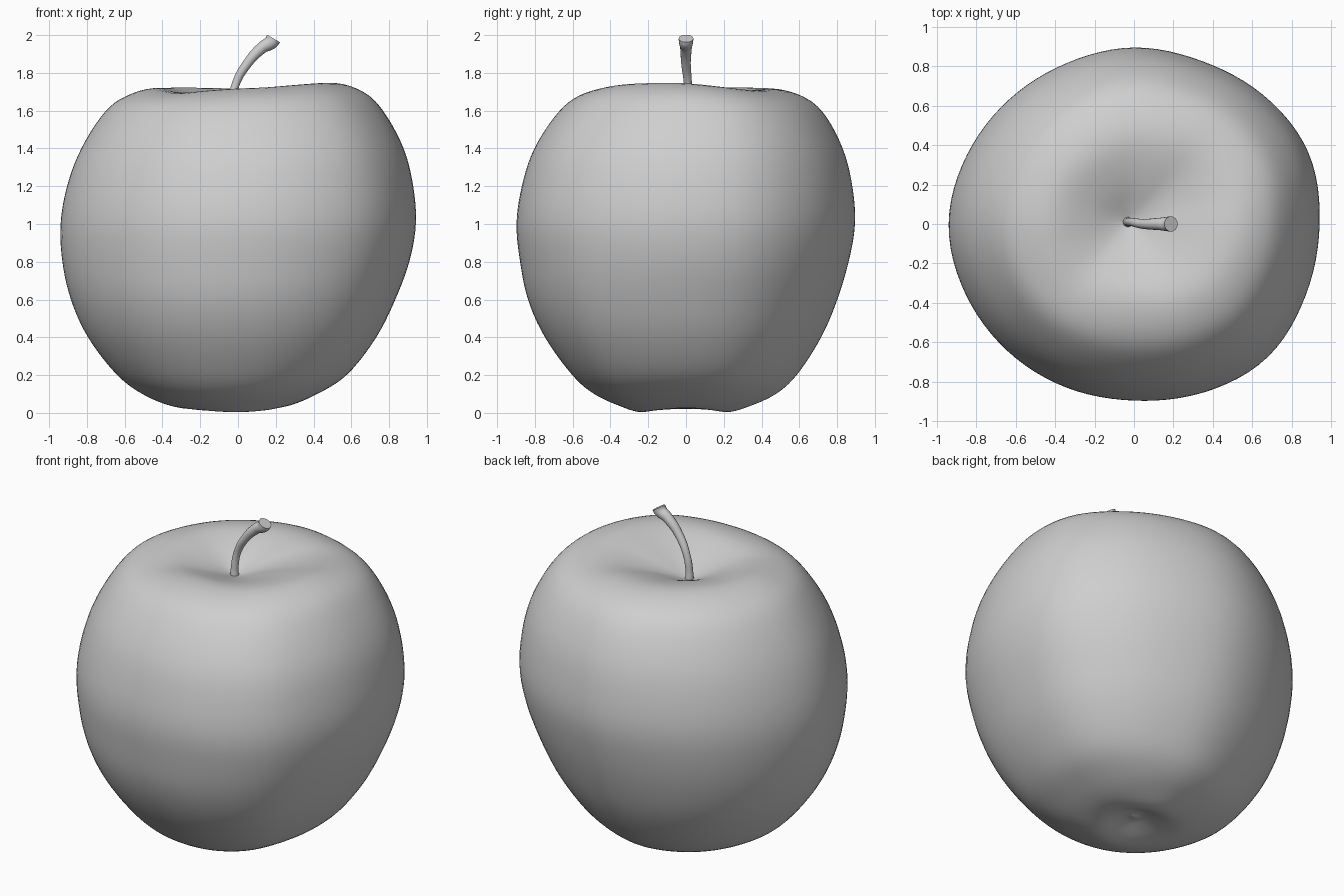
import bpy, bmesh, math
from mathutils import Vector

cube = bpy.data.objects.get("Cube")
if cube:
    bpy.data.objects.remove(cube)

# One plain grey for everything
grey = bpy.data.materials.new("plain grey")
grey.use_nodes = True
colour = (0.62, 0.62, 0.62, 1)
grey.diffuse_color = colour
grey.node_tree.nodes["Principled BSDF"].inputs["Base Color"].default_value = colour


def spline(values, t, closed=False):
    """Catmull-Rom value at position t along evenly spaced values."""
    count = len(values)
    i = int(math.floor(t))
    f = t - i

    def pick(k):
        return values[k % count] if closed else values[max(0, min(count - 1, k))]

    a, b, c, d = (pick(i + k) for k in (-1, 0, 1, 2))
    return b + f / 2 * (c - a + f * (2 * a - 5 * b + 4 * c - d + f * (3 * (b - c) + d - a)))


# Flesh: four side profiles (left, back, right, front) that share height levels
levels = [.04, .1, .2, .4, .6, .8, 1, 1.2, 1.4, 1.6]
sides = [
    [.28, .42, .58, .735, .835, .91, .945, .93, .88, .77],
    [.35, .48, .59, .72, .805, .865, .9, .885, .835, .725],
    [.37, .51, .645, .8, .89, .935, .945, .91, .835, .705],
    [.36, .49, .605, .75, .84, .88, .9, .87, .805, .67],
]
feet = [(.17, .025), (.21, 0), (.24, .02), (.23, 0)]
shoulders = [(.66, 1.705), (.59, 1.69), (.58, 1.685), (.54, 1.69)]
rims = [(.48, 1.75), (.42, 1.72), (.42, 1.722), (.37, 1.72)]
# Lobes: outline factor and rim height change around the fruit
lobes = [1, 1.025, 1.008, .99, 1, .98, .975, .982, 1, .99, .99, .995, 1, 1.025, 1.045, 1.01]
rim_shift = [0, -.02, -.03, -.01, 0, .005, .007, .003, 0, -.015, -.025, -.01, 0, 0, .005, .005]

profiles = []
for side, foot, shoulder, rim in zip(sides, feet, shoulders, rims):
    profiles.append([(0, .045), (.04, .055), (.1, .042), foot] + list(zip(side, levels))
                    + [shoulder, rim, (.22, 1.675), (.08, 1.62), (0, 1.59)])

SEGMENTS, STEPS = 96, 5
rows = len(profiles[0])
pit = Vector((-.03, .015, 0))
bm = bmesh.new()
rings = []
for j in range((rows - 1) * STEPS + 1):
    t = j / STEPS
    ring = []
    for s in range(SEGMENTS):
        turn = s / SEGMENTS
        r, z = (spline([spline([p[k][axis] for p in profiles], turn * 4, True)
                        for k in range(rows)], t) for axis in (0, 1))
        r = max(r, 0) * spline(lobes, turn * 16, True)
        crest = max(0, 1 - abs(t - (rows - 4)) / 2)
        z += spline(rim_shift, turn * 16, True) * crest
        angle = turn * math.tau
        point = Vector((r * math.cos(angle), r * math.sin(angle), z))
        if t > rows - 4:
            point += pit * max(0, 1 - r / .4)
        ring.append(bm.verts.new(point))
    rings.append(ring)
for low, high in zip(rings, rings[1:]):
    for s in range(SEGMENTS):
        n = (s + 1) % SEGMENTS
        bm.faces.new((low[s], low[n], high[n], high[s]))
bmesh.ops.remove_doubles(bm, verts=bm.verts, dist=.0005)
# Relax the skin a little so the rows blend
for _ in range(6):
    bmesh.ops.smooth_vert(bm, verts=bm.verts, factor=.5, use_axis_x=True,
                          use_axis_y=True, use_axis_z=True)
bmesh.ops.recalc_face_normals(bm, faces=bm.faces)
mesh = bpy.data.meshes.new("flesh")
bm.to_mesh(mesh)
bm.free()
flesh = bpy.data.objects.new("flesh", mesh)
bpy.context.collection.objects.link(flesh)

# Stem: a bent tube that widens to a blunt tip
curve = bpy.data.curves.new("stem", "CURVE")
curve.dimensions = "3D"
curve.bevel_depth = 1
curve.bevel_resolution = 6
curve.use_fill_caps = True
path = [(-.03, 1.56, .028), (-.03, 1.64, .022), (-.012, 1.74, .021), (.05, 1.85, .025),
        (.13, 1.935, .031), (.178, 1.965, .038), (.188, 1.982, .039)]
tube = curve.splines.new("BEZIER")
tube.bezier_points.add(len(path) - 1)
for knot, (x, z, radius) in zip(tube.bezier_points, path):
    knot.co = (x, .01 * (x < 0), z)
    knot.radius = radius
    knot.handle_left_type = knot.handle_right_type = "AUTO"
stem = bpy.data.objects.new("stem", curve)
bpy.context.collection.objects.link(stem)

# Finish: mesh stem, shared material, smooth shading
for part in (flesh, stem):
    bpy.ops.object.select_all(action="DESELECT")
    part.select_set(True)
    bpy.context.view_layer.objects.active = part
    if part.type == "CURVE":
        bpy.ops.object.convert(target="MESH")
        part = bpy.context.view_layer.objects.active
    part.data.materials.clear()
    part.data.materials.append(grey)
    bpy.ops.object.shade_smooth_by_angle(angle=math.radians(50))
